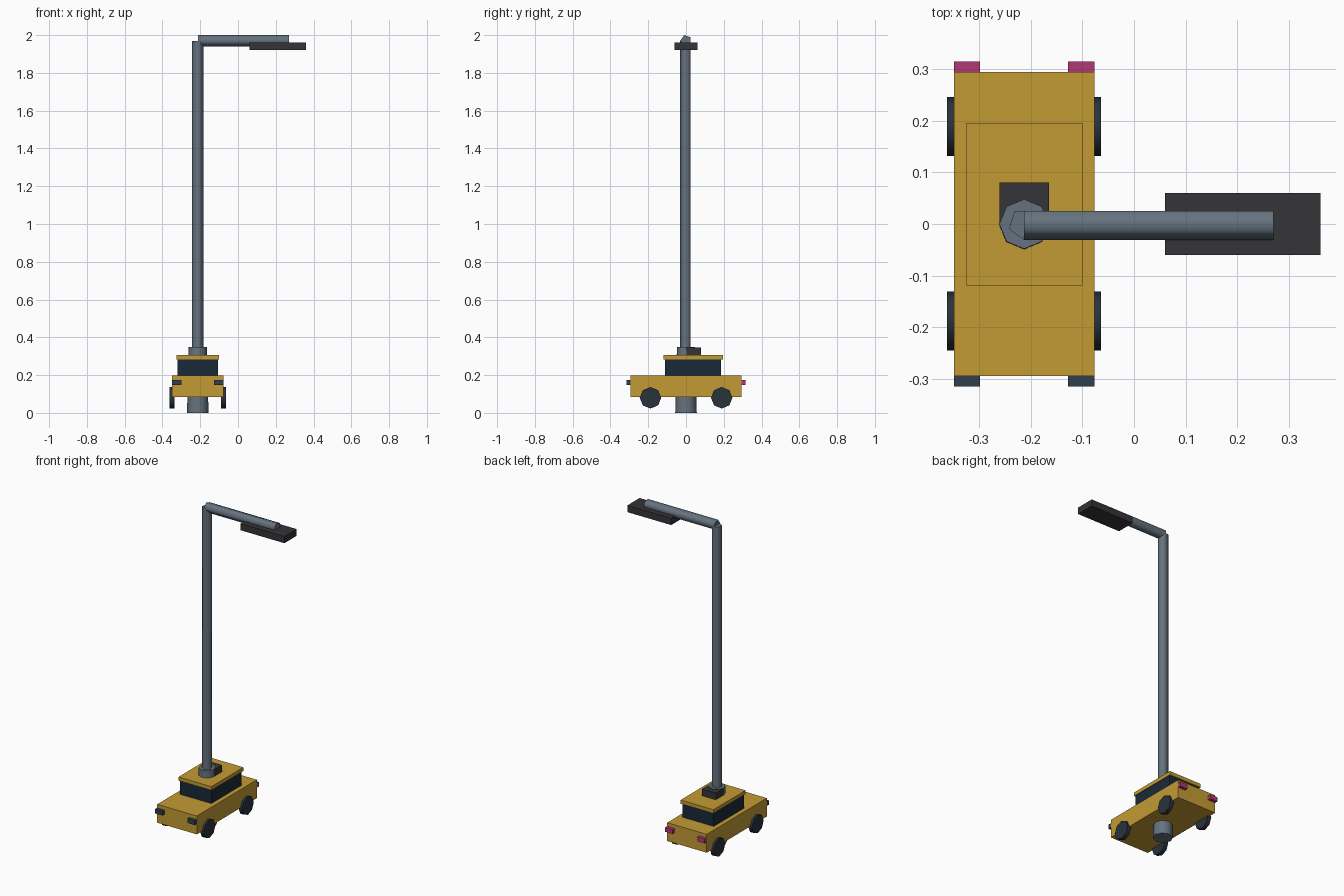
import bpy
import math
from mathutils import Matrix

if "Cube" in bpy.data.objects:
    bpy.data.objects.remove(bpy.data.objects["Cube"])

CX = -0.213  # shared axis of the car and the lamp post


def material(name, rgb):
    m = bpy.data.materials.new(name)
    m.diffuse_color = (*rgb, 1)
    m.use_nodes = True
    m.node_tree.nodes["Principled BSDF"].inputs["Base Color"].default_value = m.diffuse_color
    return m


yellow = material("yellow_paint", (0.55, 0.33, 0.035))
steel = material("steel", (0.13, 0.17, 0.21))
charcoal = material("charcoal", (0.035, 0.035, 0.04))
glass = material("dark_glass", (0.01, 0.022, 0.04))
rubber = material("rubber", (0.022, 0.032, 0.045))
lens = material("headlight_lens", (0.03, 0.05, 0.07))
pink = material("tail_lens", (0.45, 0.04, 0.18))


def box(name, x, y, z, mat):
    """Box from (min, max) ranges."""
    bpy.ops.mesh.primitive_cube_add(size=1)
    ob = bpy.context.object
    ob.name = name
    ranges = (x, y, z)
    size = Matrix.Diagonal([b - a for a, b in ranges] + [1])
    ob.data.transform(size)
    ob.location = [(a + b) / 2 for a, b in ranges]
    ob.data.materials.append(mat)
    return ob


def tube(name, sides, r1, r2, length, centre, mat, along_x=False):
    """Low-sided tube with its first corner facing the front."""
    bpy.ops.mesh.primitive_cone_add(vertices=sides, radius1=r1, radius2=r2, depth=length)
    ob = bpy.context.object
    ob.name = name
    turn = Matrix.Rotation(math.pi, 4, 'Z')
    if along_x:
        turn = Matrix.Rotation(math.pi / 2, 4, 'Y') @ turn
    ob.data.transform(turn)
    ob.location = centre
    ob.data.materials.append(mat)
    bpy.ops.object.shade_smooth_by_angle(angle=math.radians(80))
    return ob


# Car body, cabin and roof sign
box("car_body", (CX - 0.136, CX + 0.136), (-0.295, 0.295), (0.083, 0.197), yellow)
box("cabin_windows", (CX - 0.108, CX + 0.108), (-0.112, 0.186), (0.197, 0.283), glass)
box("cabin_roof", (CX - 0.113, CX + 0.113), (-0.119, 0.196), (0.283, 0.306), yellow)
box("roof_sign", (CX - 0.048, CX + 0.048), (0.0, 0.08), (0.306, 0.347), charcoal)

# Wheels and lights, mirrored left and right
for side, s in (("left", -1), ("right", 1)):
    for end, y in (("front", -0.188), ("rear", 0.189)):
        tube(f"{end}_{side}_wheel", 8, 0.057, 0.057, 0.025,
             (CX + s * 0.1365, y, 0.08), rubber, along_x=True)
    x = sorted((CX + s * 0.085, CX + s * 0.136))
    box(f"{side}_headlight", x, (-0.315, -0.295), (0.148, 0.175), lens)
    box(f"{side}_tail_light", x, (0.295, 0.315), (0.148, 0.175), pink)

# Lamp post
tube("post_base", 8, 0.057, 0.048, 0.35, (CX, 0, 0.175), steel)
tube("post", 5, 0.031, 0.031, 1.62, (CX, 0, 1.16), steel)
tube("post_arm", 5, 0.031, 0.031, 0.483, (CX + 0.2415, 0, 1.9705), steel, along_x=True)
box("lamp_head", (0.06, 0.361), (-0.06, 0.06), (1.92, 1.962), charcoal)
